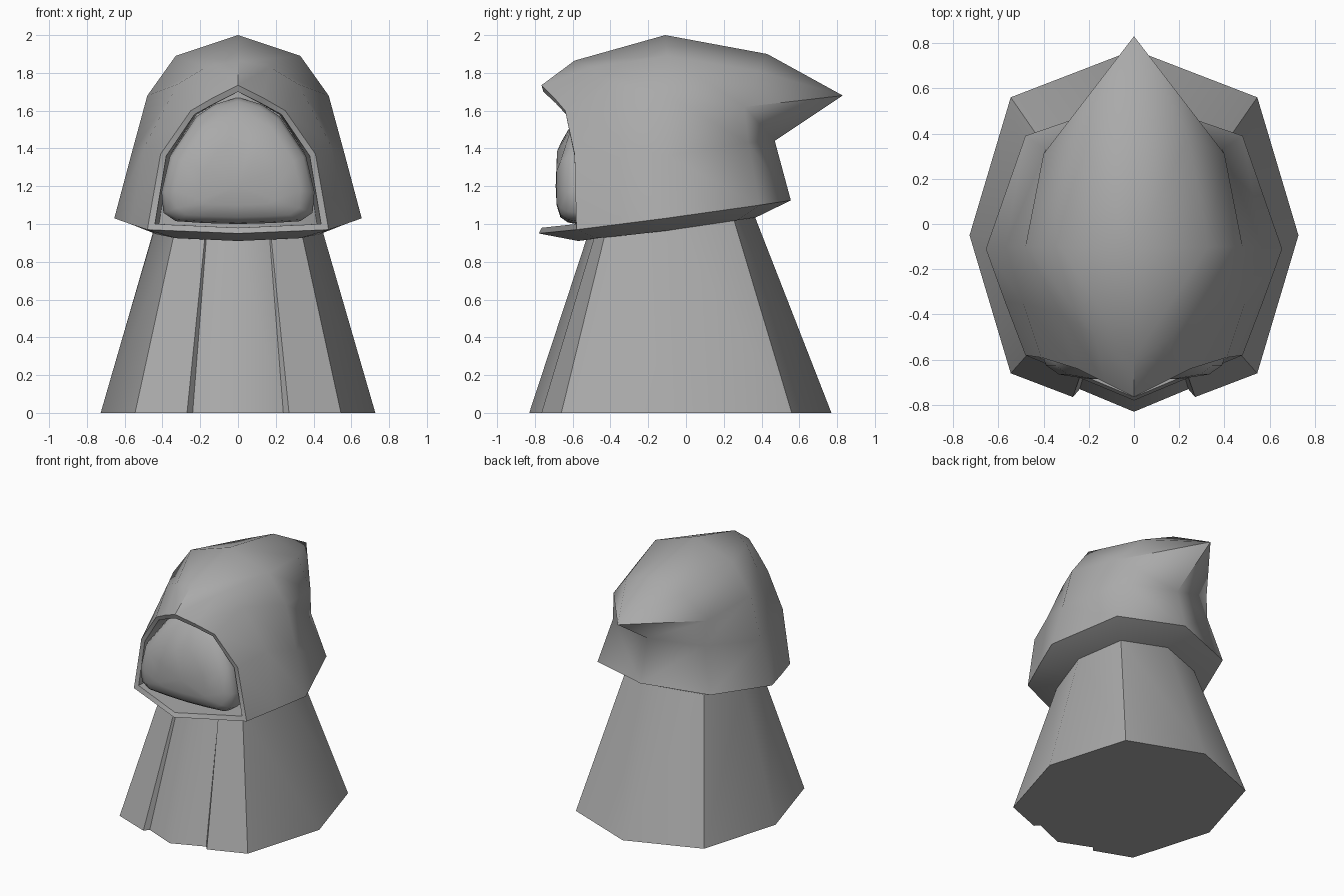
import bpy, bmesh, math
from mathutils import Vector

if "Cube" in bpy.data.objects:
    bpy.data.objects.remove(bpy.data.objects["Cube"], do_unlink=True)

GREY = bpy.data.materials.new("cloth_grey")
GREY.use_nodes = True
GREY.diffuse_color = (0.4, 0.4, 0.4, 1)
GREY.node_tree.nodes["Principled BSDF"].inputs["Base Color"].default_value = (0.4, 0.4, 0.4, 1)


def loft(bm, rows):
    """Quads between neighbouring rows of points."""
    grid = [[bm.verts.new(p) for p in row] for row in rows]
    for a, b in zip(grid, grid[1:]):
        for i in range(len(a) - 1):
            bm.faces.new((a[i], a[i + 1], b[i + 1], b[i]))


def cap(bm, row):
    bm.faces.new([bm.verts.new(p) for p in row])


def finish(bm, name, angle):
    """Weld the half, mirror it across x and shade it."""
    bmesh.ops.remove_doubles(bm, verts=bm.verts[:], dist=0.0005)
    geom = bm.verts[:] + bm.edges[:] + bm.faces[:]
    bmesh.ops.mirror(bm, geom=geom, axis='X', merge_dist=0.001)
    bmesh.ops.remove_doubles(bm, verts=bm.verts[:], dist=0.0005)
    bmesh.ops.recalc_face_normals(bm, faces=bm.faces[:])
    mesh = bpy.data.meshes.new(name)
    bm.to_mesh(mesh)
    bm.free()
    mesh.materials.append(GREY)
    obj = bpy.data.objects.new(name, mesh)
    bpy.context.collection.objects.link(obj)
    bpy.ops.object.select_all(action='DESELECT')
    obj.select_set(True)
    bpy.context.view_layer.objects.active = obj
    bpy.ops.object.shade_smooth_by_angle(angle=math.radians(angle))
    return obj


# Robe: tapered coat with a recessed front panel
hem = [(0, .77), (.545, .56), (.727, -.05), (.545, -.66), (.27, -.765), (.24, -.73), (0, -.83)]
collar = [(0, .36), (.33, .25), (.44, -.07), (.34, -.43), (.175, -.485), (.167, -.47), (0, -.525)]
bottom = [(x, y, 0) for x, y in hem]
top = [(x, y, 1 + .14 * y) for x, y in collar]
bm = bmesh.new()
loft(bm, [bottom, top])
cap(bm, bottom)
cap(bm, top)
finish(bm, "robe", 50)

# Hood: arches from the face opening back to the pointed tip
brow = [(0, -.765, 1.735), (.13, -.70, 1.67), (.25, -.64, 1.60), (.41, -.59, 1.37), (.48, -.58, .97)]
front = [(0, -.59, 1.865), (.17, -.50, 1.83), (.32, -.40, 1.74), (.49, -.35, 1.42), (.57, -.345, 1.0)]
crown = [(0, -.11, 2), (.33, -.1, 1.89), (.48, -.1, 1.68), (.567, -.1, 1.36), (.655, -.11, 1.03)]
rear = [(0, .43, 1.9), (.24, .38, 1.81), (.40, .31, 1.62), (.39, .33, 1.43), (.48, .39, 1.10)]
tip = (0, .83, 1.68)
back = [tip, tip, tip, (0, .47, 1.44), (0, .555, 1.125)]
arches = [brow, front, crown, rear, back]

# Underside of the hood tucks in to the neck
chin = (0, -.78, .95)
skirt = [chin] + [arch[-1] for arch in arches]
neck = [(0, -.57, .91), (.33, -.47, .925), (.43, -.27, .945),
        (.455, -.1, .965), (.33, .27, 1.02), (0, .37, 1.035)]

# Rim around the opening and the lining behind it
rim = [(0, -.755, 1.70), (.12, -.69, 1.64), (.23, -.635, 1.58),
       (.38, -.59, 1.36), (.44, -.58, 1.0), (0, -.765, .98)]
lining = [(x * .95, y + .3, z) for x, y, z in rim]
bm = bmesh.new()
loft(bm, arches)
loft(bm, [skirt, neck])
cap(bm, neck)
loft(bm, [brow + [chin], rim, lining])
cap(bm, lining)
finish(bm, "hood", 60)

# Face: rounded shield that leans back towards the brow
outline = [(0, 1.67), (.12, 1.635), (.22, 1.57), (.36, 1.36), (.405, 1.17),
           (.395, 1.06), (.33, 1.015), (.18, 1.005), (0, 1.0)]
rings = []
for scale, depth in ((.97, -.40), (1, -.58), (.96, -.625), (.82, -.665), (.5, -.685), (0, -.69)):
    ring = []
    for x, z in outline:
        zz = 1.2 + (z - 1.2) * scale
        ring.append((x * scale, depth + .45 * max(0, zz - 1.38), zz))
    rings.append(ring)
bm = bmesh.new()
loft(bm, rings)
cap(bm, rings[0])
finish(bm, "face", 60)
